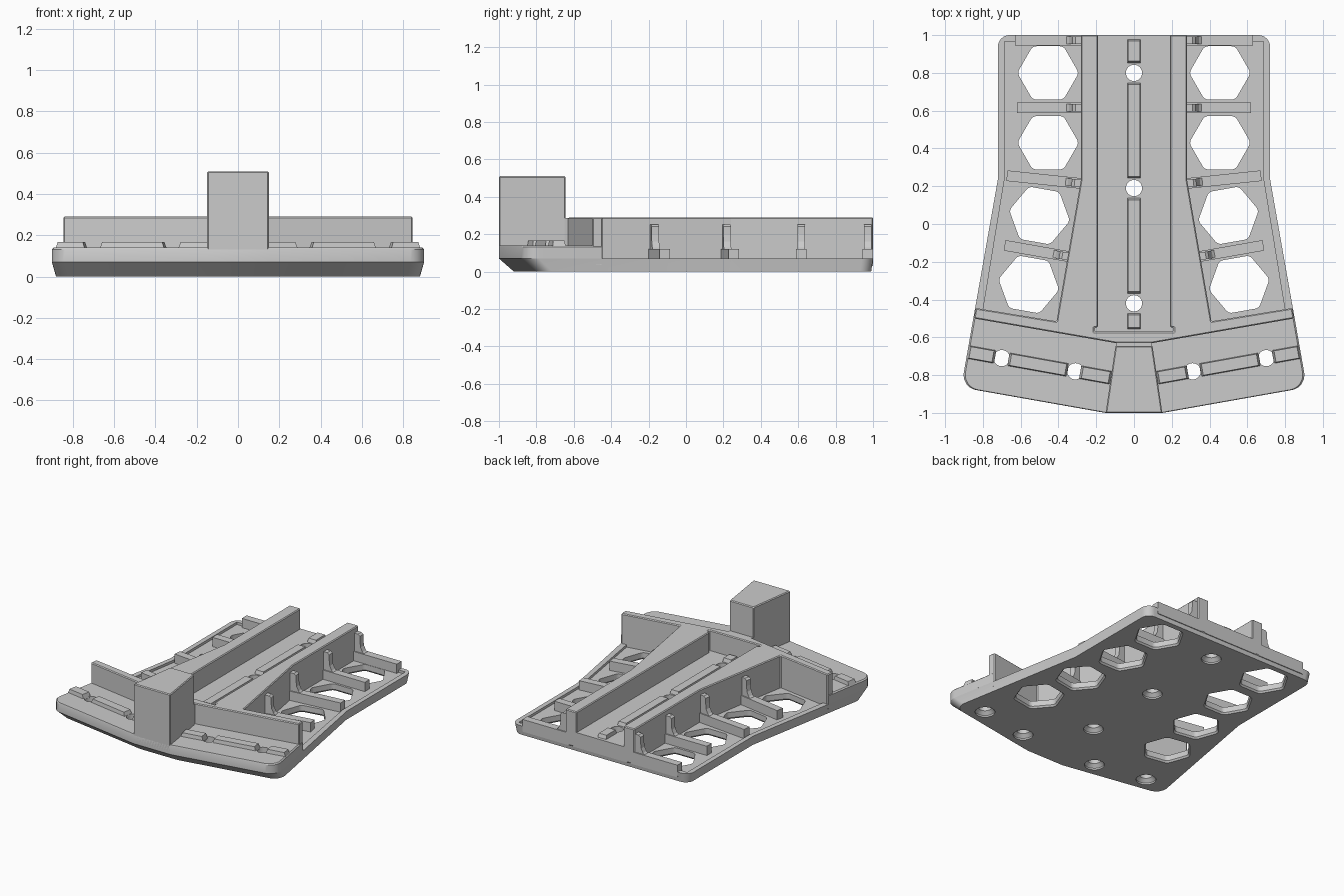
import bpy, bmesh
from math import cos, sin, tan, pi, radians
from mathutils import Vector

cube = bpy.data.objects.get("Cube")
if cube:
    bpy.data.objects.remove(cube, do_unlink=True)

gray = bpy.data.materials.new("plain gray")
gray.use_nodes = True
GRAY = (0.6, 0.6, 0.6, 1)
gray.diffuse_color = GRAY
gray.node_tree.nodes["Principled BSDF"].inputs["Base Color"].default_value = GRAY


def sym(half):
    """Close a right-hand outline with its mirror image."""
    return half + [(-x, y) for x, y in reversed(half)]


def flip(pts, s):
    return [(s * x, y) for x, y in pts]


def rounded(pts, radii, n=6):
    """Round the corners of an outline, one radius per corner."""
    out = []
    for i, (p, r) in enumerate(zip(pts, radii)):
        if not r:
            out.append(p)
            continue
        p = Vector(p)
        a = (Vector(pts[i - 1]) - p).normalized()
        b = (Vector(pts[(i + 1) % len(pts)]) - p).normalized()
        half = a.angle(b) / 2
        centre = p + (a + b).normalized() * r / sin(half)
        start = p + a * r / tan(half) - centre
        end = p + b * r / tan(half) - centre
        for k in range(n + 1):
            d = start.lerp(end, k / n).normalized() * r
            out.append(tuple(centre + d))
    return out


def scaled(pts, f, cx=0, cy=0):
    return [(cx + (x - cx) * f, cy + (y - cy) * f) for x, y in pts]


def build(name, solids, bevel=0):
    """Make one object from lofted solids; each is a list of (outline, z)."""
    bm = bmesh.new()
    for rings in solids:
        rows = [[bm.verts.new((x, y, z)) for x, y in pts] for pts, z in rings]
        n = len(rows[0])
        bm.faces.new(rows[0])
        bm.faces.new(rows[-1])
        for low, high in zip(rows, rows[1:]):
            for i in range(n):
                j = (i + 1) % n
                bm.faces.new((low[i], low[j], high[j], high[i]))
    bmesh.ops.recalc_face_normals(bm, faces=bm.faces)
    me = bpy.data.meshes.new(name)
    bm.to_mesh(me)
    bm.free()
    me.materials.append(gray)
    ob = bpy.data.objects.new(name, me)
    bpy.context.collection.objects.link(ob)
    if bevel:
        mod = ob.modifiers.new("edge", 'BEVEL')
        mod.width = bevel
        mod.segments = 1
    return ob


def cut(ob, *cutters):
    bpy.ops.object.select_all(action='DESELECT')
    ob.select_set(True)
    bpy.context.view_layer.objects.active = ob
    for c in cutters:
        mod = ob.modifiers.new("cut", 'BOOLEAN')
        mod.operation = 'DIFFERENCE'
        mod.solver = 'EXACT'
        mod.object = c
        bpy.ops.object.modifier_apply(modifier=mod.name)
    bpy.ops.object.shade_smooth_by_angle(angle=radians(25))


# Cutters: hexagonal windows, countersunk screw holes, shallow side pockets
hexes = []
for cx, cy, turn in ((0.455, 0.80, 0), (0.455, 0.43, 0), (0.5, 0.045, 10), (0.557, -0.32, 10)):
    pts = [(cx + 0.163 * cos(radians(turn) + k * pi / 3),
            cy + 0.163 * sin(radians(turn) + k * pi / 3)) for k in range(6)]
    pts = rounded(pts, [0.035] * 6, 4)
    for s in (1, -1):
        p = flip(pts, s)
        wide = scaled(p, 1.12, s * cx, cy)
        hexes.append([(wide, -0.01), (p, 0.012), (p, 0.2)])
hex_cutter = build("hex_cutter", hexes)

drills = []
for cx, cy in ((0, 0.8), (0, 0.19), (0, -0.42), (0.7, -0.71), (-0.7, -0.71), (0.31, -0.78), (-0.31, -0.78)):
    circle = [(cx + 0.043 * cos(k * pi / 16), cy + 0.043 * sin(k * pi / 16)) for k in range(32)]
    wide = scaled(circle, 1.55, cx, cy)
    drills.append([(wide, -0.01), (wide, 0.012), (circle, 0.035), (circle, 0.4)])
drill_cutter = build("drill_cutter", drills)

pocket = [(0.24, 0.965), (0.685, 0.965), (0.685, 0.24), (0.8, -0.46), (0.38, -0.53), (0.24, 0.24)]
pocket_cutter = build("pocket_cutter", [[(flip(pocket, s), 0.052), (flip(pocket, s), 0.2)] for s in (1, -1)])
for c in (hex_cutter, drill_cutter, pocket_cutter):
    c.hide_render = True

# Base plate with a sloped front underside
top = [(0.15, -1), (0.915, -0.865), (0.72, 0.24), (0.72, 1)]
under = [(0.15, -0.92), (0.895, -0.79), (0.71, 0.24), (0.71, 0.99)]
radii = [0, 0.08, 0, 0.06]
radii += radii[::-1]
top_ring = rounded(sym(top), radii)
under_ring = rounded(sym(under), radii)
base_plate = build("base_plate", [[(under_ring, 0), (top_ring, 0.07)]])
cut(base_plate, pocket_cutter, hex_cutter, drill_cutter)

# Raised front tray
tray = [(0.15, -1), (0.915, -0.865), (0.842, -0.45), (0.36, -0.53)]
tray_r = [0, 0.08, 0, 0]
tray_ring = rounded(sym(tray), tray_r + tray_r[::-1])
front_tray = build("front_tray", [[(tray_ring, 0.07), (tray_ring, 0.132),
                                   (scaled(tray_ring, 0.99, 0, -0.7), 0.14)]])
cut(front_tray, drill_cutter)

# Floor of the central channel
floor = sym([(0.22, -0.6), (0.22, 1)])
channel_floor = build("channel_floor", [[(floor, 0.03), (floor, 0.14)]])
cut(channel_floor, drill_cutter)

# Walls along the channel joined to the angled cross wall
wall = [(0.1, -0.63), (0.847, -0.5), (0.838, -0.445), (0.41, -0.515), (0.28, 0.24), (0.28, 1),
        (0.19, 1), (0.19, -0.545), (0.21, -0.55), (0.21, -0.57)]
wall = sym(wall)
build("channel_walls", [[(wall, 0.03), (wall, 0.29)]], 0.006)

# Tapered front post
post = sym([(0.15, -1), (0.098, -0.645)])
build("front_post", [[(post, 0.08), (post, 0.51)]], 0.006)
neck = sym([(0.1, -0.66), (0.085, -0.6)])
build("post_neck", [[(neck, 0.08), (neck, 0.287)]])

# Locating ridges, broken around each screw hole
def ridge(start, end, half, slope):
    """A low bar between two points whose ends slope inward."""
    a, b = Vector(start), Vector(end)
    d = (b - a).normalized()
    n = Vector((-d.y, d.x)) * half
    low = [a - n, b - n, b + n, a + n]
    e, m = d * slope, n * 0.85
    high = [a + e - m, b - e - m, b - e + m, a + e + m]
    return [(low, 0.13), (high, 0.167)]


ridges = [ridge((0, a), (0, b), 0.036, 0.012)
          for a, b in ((-0.56, -0.47), (-0.37, 0.14), (0.24, 0.75), (0.85, 0.98))]
for x0, x1 in ((0.12, 0.285), (0.35, 0.665), (0.735, 0.88)):
    for s in (1, -1):
        ends = [(s * x, -0.71 + (x - 0.7) * 0.18) for x in (x0, x1)]
        ridges.append(ridge(*ends, 0.036, 0.012))
build("locating_ridges", ridges)

# Pocket ribs: a low bar plus a curved buttress against the wall
def rib(name, x, y, turn, length, s):
    c, t = cos(radians(turn)), sin(radians(turn))

    def slab(u0, u1, v):
        return [(s * (x + u * c - w * t), y + u * t + w * c)
                for u, w in ((u0, -v), (u1, -v), (u1, v), (u0, v))]
    bar = slab(-0.03, length, 0.028)
    steps = [(slab(-0.03, u, 0.02), z) for u, z in
             ((0.09, 0.11), (0.065, 0.13), (0.05, 0.16), (0.045, 0.2), (0.045, 0.24), (0.03, 0.252))]
    build(name, [[(bar, 0.03), (bar, 0.12)], steps])


for s, side in ((1, "left"), (-1, "right")):
    rib(side + "_rear_rib", 0.28, 0.972, 0, 0.35, s)
    rib(side + "_upper_rib", 0.28, 0.615, 0, 0.34, s)
    rib(side + "_middle_rib", 0.285, 0.215, 6, 0.39, s)
    rib(side + "_lower_rib", 0.35, -0.172, 10, 0.34, s)

for c in (hex_cutter, drill_cutter, pocket_cutter):
    bpy.data.objects.remove(c, do_unlink=True)
